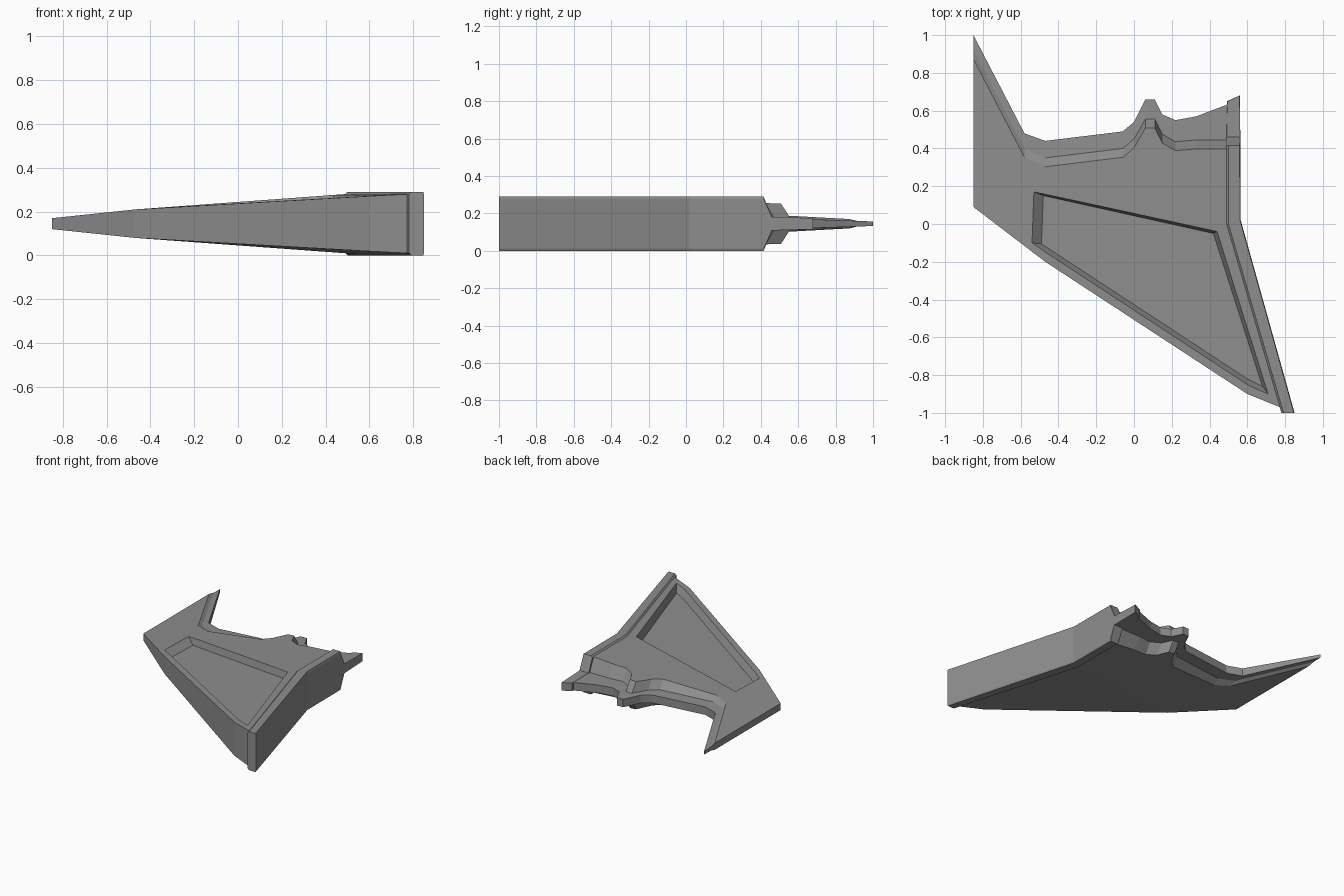
import bpy, bmesh

if "Cube" in bpy.data.objects:
    bpy.data.objects.remove(bpy.data.objects["Cube"])

MID = 0.145          # mid-plane height: the form mirrors above and below it
DEPTH = 0.05         # pocket depth

dark = bpy.data.materials.new("dark_grey")
dark.diffuse_color = (0.27, 0.27, 0.27, 1)
dark.use_nodes = True
dark.node_tree.nodes["Principled BSDF"].inputs["Base Color"].default_value = dark.diffuse_color


def half(x, y):
    """Half thickness of the plate: thin at the tip, thick at the rail."""
    if x < -0.47:
        return 0.025 + 0.04 * (x + 0.85) / 0.38
    rail_x = 0.49 + max(0, -y) * 0.3
    return 0.065 + 0.07 * (x + 0.47) / (rail_x + 0.47)


def finish(bm, name):
    bmesh.ops.recalc_face_normals(bm, faces=bm.faces)
    mesh = bpy.data.meshes.new(name)
    bm.to_mesh(mesh)
    bm.free()
    mesh.materials.append(dark)
    obj = bpy.data.objects.new(name, mesh)
    bpy.context.collection.objects.link(obj)
    return obj


def loft(name, rings):
    """Join closed rings of equal length and cap both ends."""
    bm = bmesh.new()
    vs = [[bm.verts.new(p) for p in r] for r in rings]
    n = len(vs[0])
    for a, b in zip(vs, vs[1:]):
        for i in range(n):
            bm.faces.new((a[i], a[(i + 1) % n], b[(i + 1) % n], b[i]))
    bm.faces.new(vs[0])
    bm.faces.new(vs[-1])
    return finish(bm, name)


# Wing plate: rear edge as (x, outer lip y, step foot y)
rear = [(-0.85, 1.0, 0.92), (-0.58, 0.48, 0.40), (-0.47, 0.44, 0.35),
        (-0.06, 0.49, 0.40), (0.0, 0.54, 0.45), (0.06, 0.66, 0.555),
        (0.11, 0.66, 0.555), (0.15, 0.58, 0.475), (0.22, 0.55, 0.435),
        (0.33, 0.57, 0.445), (0.50, 0.635, 0.445)]
front = [(0.50, 0.0), (0.785, -0.975), (0.60, -0.90), (-0.47, -0.20), (-0.85, 0.09)]

bm = bmesh.new()
layers = []
for s in (1, -1):
    outer, foot, ridge = [], [], []
    for x, yo, yf in rear:
        lip = 0.012 + 0.018 * min(1, (x + 0.85) / 0.27)
        yr = yf - 0.047
        outer.append(bm.verts.new((x, yo, MID + s * lip)))
        foot.append(bm.verts.new((x, yf, MID + s * lip * 1.15)))
        ridge.append(bm.verts.new((x, yr, MID + s * half(x, yr))))
    edge = [bm.verts.new((x, y, MID + s * half(x, y))) for x, y in front]
    for a, b in ((outer, foot), (foot, ridge)):
        for i in range(len(rear) - 1):
            bm.faces.new((a[i], a[i + 1], b[i + 1], b[i]))
    bm.faces.new(ridge[:3] + edge[3:])      # tip panel
    bm.faces.new(ridge[2:] + edge[:4])      # main panel
    layers.append(outer + [foot[-1], ridge[-1]] + edge + [ridge[0], foot[0]])
top, bottom = layers
for i in range(len(top)):
    j = (i + 1) % len(top)
    bm.faces.new((top[i], top[j], bottom[j], bottom[i]))
bmesh.ops.triangulate(bm, faces=[f for f in bm.faces if len(f.verts) > 4])
plate = finish(bm, "wing_plate")

# Recessed pocket in the upper face: rim and floor outlines
rim = [(-0.53, 0.17), (0.44, -0.04), (0.71, -0.90), (0.60, -0.85), (-0.54, -0.10)]
floor = [(-0.48, 0.15), (0.42, -0.05), (0.68, -0.86), (0.60, -0.82), (-0.49, -0.105)]
low, high = [], []
for (rx, ry), (fx, fy) in zip(rim, floor):
    z = MID + half(fx, fy) - DEPTH
    zr = MID + half(rx, ry)
    low.append((fx, fy, z))
    high.append((fx + (rx - fx) * 1.5, fy + (ry - fy) * 1.5, z + (zr - z) * 1.5))
cutter = loft("pocket_cutter", [low, high])
cutter.hide_render = True
cutter.display_type = 'WIRE'
mod = plate.modifiers.new("pocket", 'BOOLEAN')
mod.operation = 'DIFFERENCE'
mod.solver = 'EXACT'
mod.object = cutter

# Root rail: (inner x, inner y, outer x, outer y, half height, bevel)
stations = [(0.78, -1.0, 0.85, -1.0, 0.145, 0.012),
            (0.488, 0.0, 0.565, 0.02, 0.145, 0.012),
            (0.488, 0.415, 0.563, 0.415, 0.145, 0.012),
            (0.488, 0.46, 0.563, 0.46, 0.036, 0.003),
            (0.492, 0.65, 0.56, 0.68, 0.03, 0.003)]
rings = []
for xi, yi, xo, yo, h, b in stations:
    prof = [(xi, yi, h - b), (xi + b, yi, h), (xo - b / 3, yo, h), (xo, yo, h - b)]
    rings.append([(x, y, MID + z) for x, y, z in prof]
                 + [(x, y, MID - z) for x, y, z in reversed(prof)])
loft("root_rail", rings)
